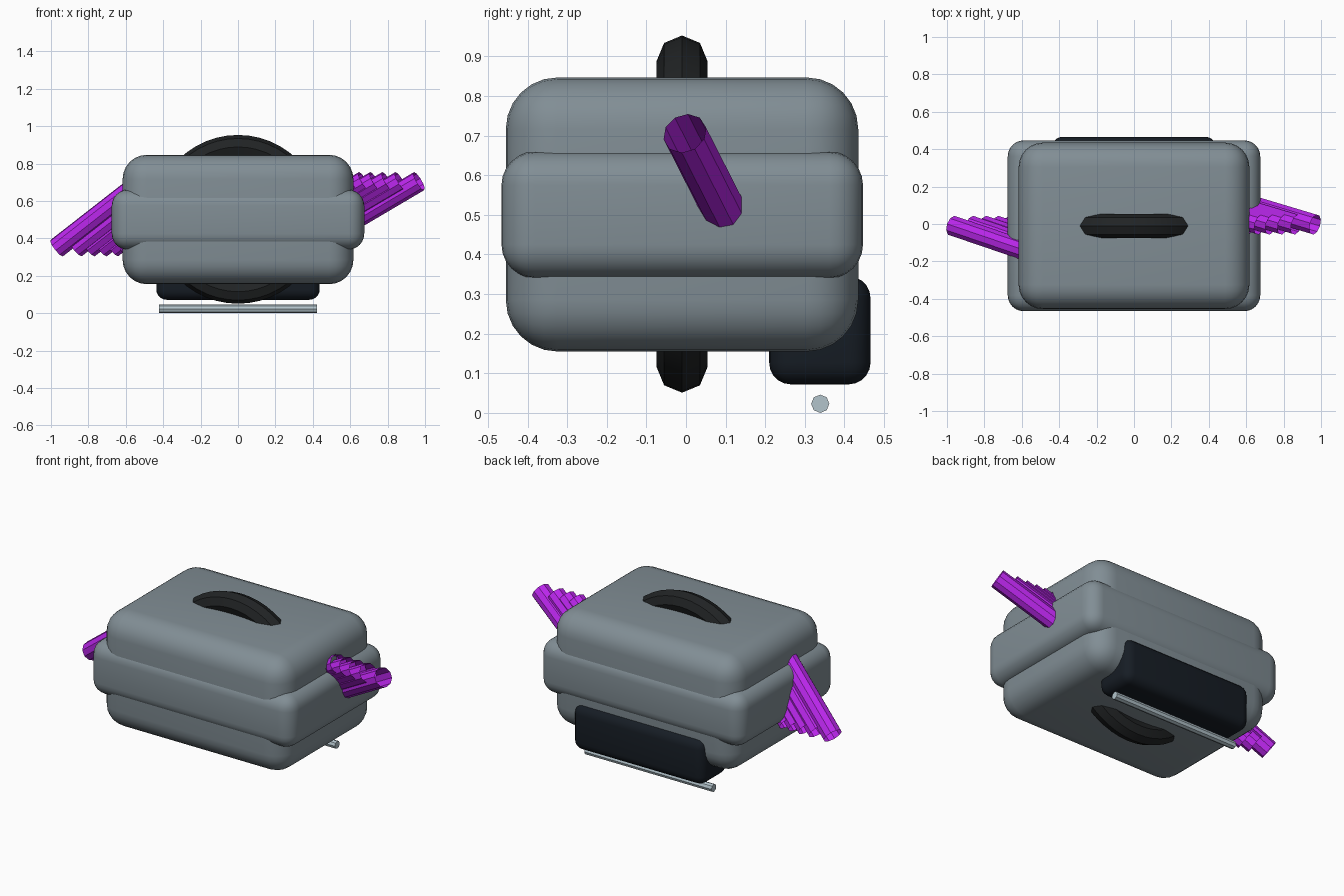
import bpy
from math import pi
from mathutils import Vector

if "Cube" in bpy.data.objects:
    bpy.data.objects.remove(bpy.data.objects["Cube"])


def paint(obj, name, color):
    mat = bpy.data.materials.get(name) or bpy.data.materials.new(name)
    mat.diffuse_color = (*color, 1)
    mat.use_nodes = True
    mat.node_tree.nodes["Principled BSDF"].inputs["Base Color"].default_value = mat.diffuse_color
    obj.data.materials.append(mat)


def rounded_box(name, lo, hi, radius, segments, color):
    lo, hi = Vector(lo), Vector(hi)
    bpy.ops.mesh.primitive_cube_add(size=1, location=(lo + hi) / 2)
    obj = bpy.context.object
    obj.name = name
    obj.scale = hi - lo
    bpy.ops.object.transform_apply(location=False, rotation=False, scale=True)
    bevel = obj.modifiers.new("round", "BEVEL")
    bevel.width, bevel.segments = radius, segments
    bpy.ops.object.modifier_apply(modifier="round")
    bpy.ops.object.shade_smooth_by_angle()
    paint(obj, name + "_paint", color)
    return obj


# Main housing and the wider band around its middle
grey = (0.22, 0.27, 0.30)
rounded_box("housing", (-0.617, -0.455, 0.155), (0.617, 0.435, 0.847), 0.13, 6, grey)
rounded_box("middle_band", (-0.675, -0.466, 0.34), (0.675, 0.447, 0.66), 0.085, 6, grey)

# Dark tray low on the back
rounded_box("back_tray", (-0.437, 0.21, 0.072), (0.437, 0.466, 0.345), 0.055, 5,
            (0.008, 0.012, 0.018))

# Upright ring showing through the top and the bottom
bpy.ops.mesh.primitive_torus_add(major_radius=0.387, minor_radius=0.064,
                                 major_segments=48, minor_segments=8,
                                 location=(0, -0.01, 0.502), rotation=(pi / 2, 0, 0))
ring = bpy.context.object
ring.name = "ring"
bpy.ops.object.shade_smooth_by_angle()
paint(ring, "ring_paint", (0.015, 0.017, 0.018))

# Thin rod under the tray
bpy.ops.mesh.primitive_cylinder_add(vertices=8, radius=0.023, depth=0.845,
                                    location=(0, 0.339, 0.023), rotation=(0, pi / 2, 0))
rod = bpy.context.object
rod.name = "bottom_rod"
paint(rod, "rod_paint", (0.45, 0.55, 0.6))


# Open-ended coil tubes, stepped inwards along x on each side
def tube(name, tip, direction, length):
    axis = Vector(direction).normalized()
    bpy.ops.mesh.primitive_cylinder_add(vertices=10, radius=0.056, depth=length,
                                        end_fill_type='NOTHING',
                                        location=Vector(tip) + axis * length / 2)
    obj = bpy.context.object
    obj.name = name
    obj.rotation_mode = 'QUATERNION'
    obj.rotation_quaternion = axis.to_track_quat('Z', 'Y')
    paint(obj, "coil_paint", (0.5, 0.02, 0.85))


for i, step in enumerate((0, 0.1, 0.17, 0.235, 0.295, 0.35)):
    tube(f"right_coil_{i}", (0.968 - step, -0.003, 0.706), (-1, 0.30, -0.59), 0.55)
    tube(f"left_coil_{i}", (-0.968 + step, -0.01, 0.349), (1, -0.34, 0.78), 0.52)
